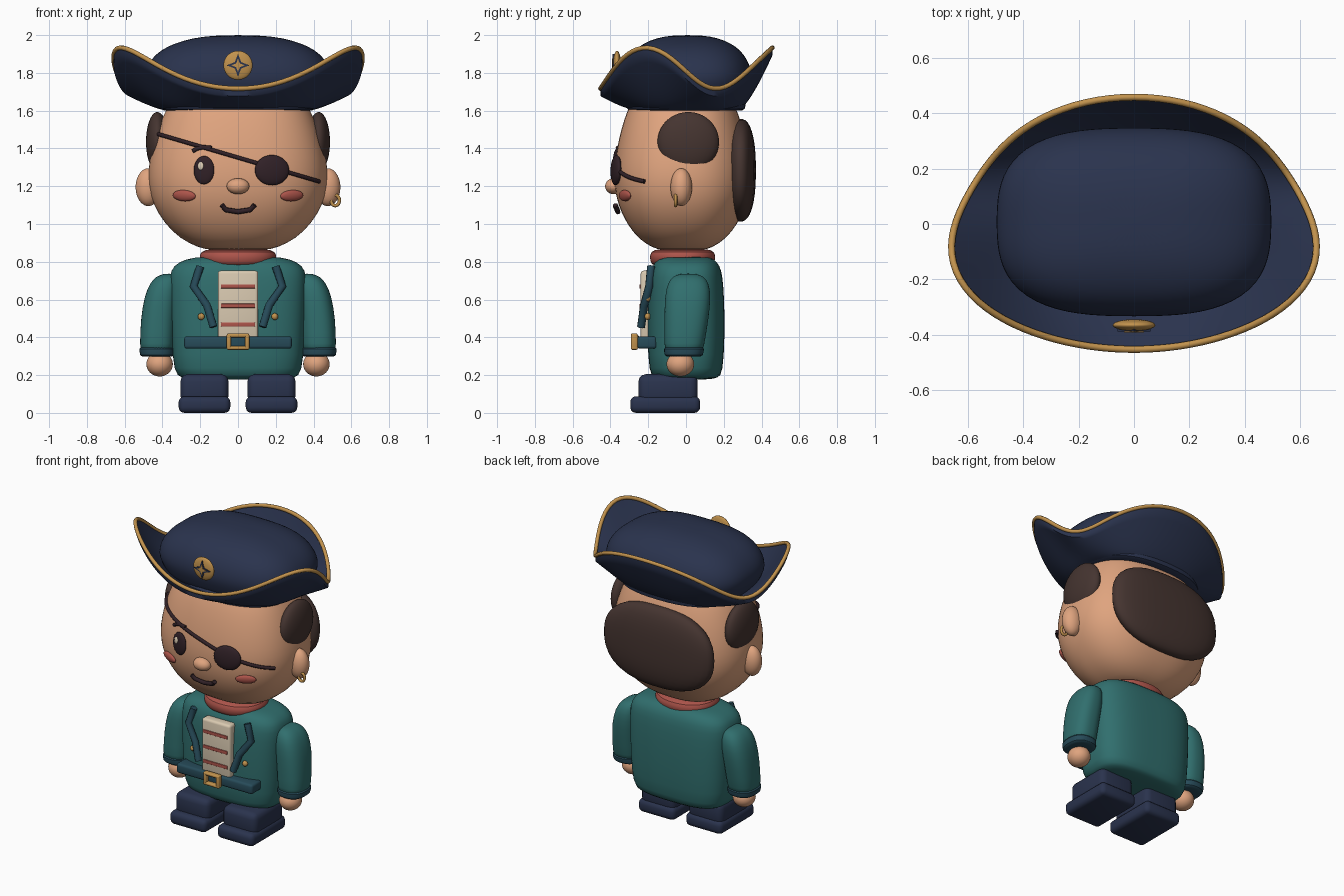
import bpy, bmesh, math
from mathutils import Vector

if "Cube" in bpy.data.objects:
    bpy.data.objects.remove(bpy.data.objects["Cube"])


def material(name, *rgb):
    m = bpy.data.materials.new(name)
    m.use_nodes = True
    m.diffuse_color = (*rgb, 1)
    m.node_tree.nodes["Principled BSDF"].inputs["Base Color"].default_value = (*rgb, 1)
    return m


SKIN = material("skin", .74, .37, .21)
TEAL = material("coat teal", .03, .158, .155)
DARK = material("trim dark teal", .02, .07, .10)
NAVY = material("navy", .023, .033, .075)
HAIR = material("hair brown", .06, .035, .03)
INK = material("eye ink", .03, .015, .02)
RED = material("red", .42, .09, .07)
GOLD = material("gold", .54, .29, .075)
CREAM = material("cream", .70, .59, .44)


def finish(name, bm, mat, angle=40):
    bmesh.ops.recalc_face_normals(bm, faces=bm.faces)
    me = bpy.data.meshes.new(name)
    bm.to_mesh(me)
    bm.free()
    me.materials.append(mat)
    me.shade_smooth()
    me.set_sharp_from_angle(angle=math.radians(angle))
    ob = bpy.data.objects.new(name, me)
    bpy.context.collection.objects.link(ob)
    return ob


def oval(t, p):
    c, s = math.cos(t), math.sin(t)
    k = (abs(c) ** p + abs(s) ** p) ** (-1 / p)
    return c * k, s * k


def skin_rings(bm, rings, closed_ends=True):
    rows = [[bm.verts.new(v) for v in ring] for ring in rings]
    for a, b in zip(rows, rows[1:]):
        for i in range(len(a)):
            j = (i + 1) % len(a)
            bm.faces.new((a[i], a[j], b[j], b[i]))
    if closed_ends:
        bm.faces.new(rows[0])
        bm.faces.new(rows[-1])


def loft(name, rows, mat, p=2.5, n=40):
    """Stack of rounded sections given as (z, cx, cy, rx, ry)."""
    bm = bmesh.new()
    rings = []
    for z, cx, cy, rx, ry in rows:
        pts = [oval(math.tau * i / n, p) for i in range(n)]
        rings.append([(cx + x * rx, cy + y * ry, z) for x, y in pts])
    skin_rings(bm, rings)
    ob = finish(name, bm, mat, 60)
    ob.modifiers.new("smooth", "SUBSURF").levels = 1
    return ob


def blob(name, loc, rad, mat, p=2, normal=None):
    bm = bmesh.new()
    bmesh.ops.create_uvsphere(bm, u_segments=32, v_segments=20, radius=1)
    for v in bm.verts:
        k = sum(abs(c) ** p for c in v.co) ** (-1 / p)
        v.co = Vector([c * k * r for c, r in zip(v.co, rad)])
    ob = finish(name, bm, mat, 80)
    ob.location = loc
    if normal:
        ob.rotation_mode = "QUATERNION"
        ob.rotation_quaternion = Vector((0, -1, 0)).rotation_difference(normal)
    return ob


def box(name, lo, hi, mat, bevel=.02):
    bm = bmesh.new()
    bmesh.ops.create_cube(bm, size=1)
    for v in bm.verts:
        v.co = [(a + b) / 2 + c * (b - a) for a, b, c in zip(lo, hi, v.co)]
    bmesh.ops.bevel(bm, geom=bm.edges[:], offset=bevel, segments=3, profile=.5, affect="EDGES")
    return finish(name, bm, mat)


def plate(name, pts, z, y_front, y_back, mat):
    bm = bmesh.new()
    skin_rings(bm, [[(x, y, z + h) for x, h in pts] for y in (y_front, y_back)])
    return finish(name, bm, mat)


def tube(name, pts, r, mat, cyclic=False):
    cu = bpy.data.curves.new(name, "CURVE")
    cu.dimensions = "3D"
    cu.bevel_depth, cu.bevel_resolution, cu.use_fill_caps = r, 2, True
    sp = cu.splines.new("POLY")
    sp.points.add(len(pts) - 1)
    for q, co in zip(sp.points, pts):
        q.co = (*co, 1)
    sp.use_cyclic_u = cyclic
    tmp = bpy.data.objects.new(name + " path", cu)
    bm = bmesh.new()
    me = bpy.data.meshes.new_from_object(tmp)
    bm.from_mesh(me)
    bpy.data.objects.remove(tmp)
    bpy.data.meshes.remove(me)
    return finish(name, bm, mat, 50)


# Head
HEAD = [(.86, .30), (.875, .44), (.92, .64), (1.0, .815), (1.1, .945), (1.2, 1.0), (1.3, 1.0),
        (1.4, .96), (1.5, .9), (1.6, .81), (1.68, .7), (1.74, .45)]
HX, HY, HC = .475, .36, -.02
loft("head", [(z, 0, HC, HX * s, HY * s) for z, s in HEAD], SKIN)


def face_y(x, z):
    for (z0, s0), (z1, s1) in zip(HEAD, HEAD[1:]):
        if z0 <= z <= z1:
            s = s0 + (s1 - s0) * (z - z0) / (z1 - z0)
    return HC - HY * s * max(0, 1 - (abs(x) / (HX * s)) ** 2.5) ** .4


def on_face(x, z, out=0):
    return (x, face_y(x, z) - out, z)


def feature(name, x, z, rx, ry, rz, mat, out=0):
    d = .03
    n = Vector(((face_y(x + d, z) - face_y(x - d, z)) / (2 * d), -1,
                (face_y(x, z + d) - face_y(x, z - d)) / (2 * d)))
    blob(name, on_face(x, z, out), (rx, ry, rz), mat, normal=n.normalized())


# Facial features
feature("right_eye", -.18, 1.285, .055, .018, .075, INK)
feature("eye_highlight", -.197, 1.307, .016, .008, .022, CREAM, .015)
feature("eye_patch", .18, 1.285, .092, .025, .08, INK, .003)
blob("nose", (0, -.383, 1.2), (.06, .045, .042), SKIN)
strap = [(-.42 + .85 * i / 30, 1.475 - .25 * i / 30) for i in range(31)]
tube("patch_strap", [on_face(x, z, .003) for x, z in strap], .011, INK)
tube("eyebrow", [on_face(x, z, .004) for x, z in
                 [(-.24, 1.385), (-.215, 1.4), (-.18, 1.407), (-.14, 1.403)]], .011, INK)
tube("mouth", [on_face(x, z, .017) for x, z in
               [(-.085, 1.1), (-.065, 1.075), (0, 1.065), (.065, 1.075), (.088, 1.1)]], .014, INK)
ring = [math.tau * i / 24 for i in range(24)]
tube("earring", [(.515 + .022 * math.cos(a), -.055, 1.125 + .028 * math.sin(a)) for a in ring],
     .009, GOLD, True)

# Back hair and neck scarf
blob("back_hair", (0, .287, 1.285), (.405, .083, .272), HAIR, 2.4)
loft("neck_scarf", [(.775, 0, -.018, .15, .14), (.785, 0, -.018, .19, .165), (.82, 0, -.018, .205, .175),
                    (.855, 0, -.018, .2, .17), (.87, 0, -.018, .15, .13)], RED, 2.2)

# Coat body
loft("coat", [(.176, 0, 0, .24, .12), (.185, 0, 0, .3, .17), (.21, 0, 0, .34, .195),
              (.4, 0, 0, .352, .205), (.6, 0, 0, .36, .203), (.73, 0, 0, .363, .193),
              (.78, 0, 0, .342, .178), (.815, 0, 0, .28, .15), (.83, 0, 0, .18, .11)], TEAL, 3.2)

# Shirt and stripes
box("shirt", (-.107, -.24, .38), (.107, -.17, .753), CREAM, .016)
for z in (.67, .567, .468):
    box("shirt_stripe", (-.09, -.246, z - .011), (.09, -.237, z + .011), RED, .003)

# Belt and buckle
box("belt", (-.285, -.258, .34), (.285, -.155, .405), DARK, .015)
box("buckle_plate", (-.04, -.264, .345), (.04, -.25, .41), DARK, .004)
for s in (-1, 1):
    box("buckle_side", (s * .048 - .012, -.292, .335), (s * .048 + .012, -.255, .42), GOLD, .009)
    box("buckle_bar", (-.06, -.292, .377 + s * .033 - .01), (.06, -.255, .377 + s * .033 + .01), GOLD, .008)

# Mirrored parts
for side, s in (("left", 1), ("right", -1)):
    blob(side + "_ear", (s * .475, -.025, 1.195), (.067, .057, .1), SKIN)
    blob(side + "_side_hair", (s * .427, .012, 1.435), (.06, .163, .158), HAIR)
    feature(side + "_cheek", s * .285, 1.15, .066, .018, .03, RED)
    loft(side + "_sleeve", [(.31, s * .428, -.012, .086, .097), (.35, s * .43, -.01, .09, .105),
                            (.5, s * .422, .003, .093, .117), (.62, s * .405, .01, .09, .122),
                            (.69, s * .39, .012, .075, .108), (.725, s * .375, .012, .055, .08),
                            (.737, s * .365, .012, .025, .04)], TEAL)
    loft(side + "_cuff", [(.298, s * .428, -.012, .078, .087), (.3, s * .428, -.012, .091, .102),
                          (.345, s * .43, -.01, .094, .108), (.35, s * .43, -.01, .083, .097)], DARK)
    blob(side + "_hand", (s * .415, -.03, .258), (.07, .073, .065), SKIN)
    tube(side + "_lapel", [(s * .2, -.185, .775), (s * .235, -.195, .67),
                           (s * .165, -.222, .57), (s * .13, -.238, .455)], .022, DARK)
    for z in (.51, .607):
        blob(side + "_button", (s * .195, -.203, z), (.018, .016, .018), GOLD)
    x0, x1 = sorted((s * .05, s * .305))
    box(side + "_boot_upper", (x0, -.252, .05), (x1, .062, .205), NAVY, .04)
    box(side + "_boot_foot", (x0 - .009, -.295, 0), (x1 + .009, .075, .088), NAVY, .03)

# Hat crown and the band under it
CROWN = [(1.62, .86), (1.66, .9), (1.72, .97), (1.77, 1.0), (1.82, .98), (1.87, .925),
         (1.92, .82), (1.955, .68), (1.985, .48), (2.0, .22)]
loft("hat_crown", [(z, 0, .007, .5 * k, .343 * k) for z, k in CROWN], NAVY, 2.9)
loft("hat_band", [(1.598, 0, 0, .39, .295), (1.602, 0, 0, .412, .313), (1.65, 0, 0, .42, .318),
                  (1.7, 0, 0, .41, .31)], NAVY)


# Three-cornered brim
def brim_point(t, u, drop=0):
    a = t - math.pi / 2
    wave = math.cos(3 * (a - .14 * math.sin(2 * a)))
    k = 1 + .045 * wave
    outer = Vector((.65 * k * math.cos(t), -.018 + .455 * k * math.sin(t), 1.825 + .108 * wave))
    x, y = oval(t, 2.5)
    inner = Vector((.4 * x, .003 + .28 * y, 1.645))
    p = inner.lerp(outer, u)
    p.z = inner.z + (outer.z - inner.z) * u ** 1.35 - drop
    return p


turns = [math.tau * i / 96 for i in range(96)]
steps = [j / 10 for j in range(11)]
bm = bmesh.new()
skin_rings(bm, [[brim_point(t, u) for t in turns] for u in steps]
           + [[brim_point(t, u, .04) for t in turns] for u in reversed(steps)], False)
finish("hat_brim", bm, NAVY, 60)
tube("brim_piping", [brim_point(t, 1) for t in turns], .0125, GOLD, True)


# Hat badge with a four-pointed star
def star(big, small):
    return [((small if i % 2 else big) * math.cos(i * math.pi / 4),
             (small if i % 2 else big) * math.sin(i * math.pi / 4)) for i in range(8)]


blob("badge", (0, -.365, 1.84), (.077, .021, .077), GOLD)
plate("badge_star", star(.06, .024), 1.84, -.388, -.379, NAVY)
plate("badge_star_centre", star(.036, .014), 1.84, -.391, -.384, GOLD)
